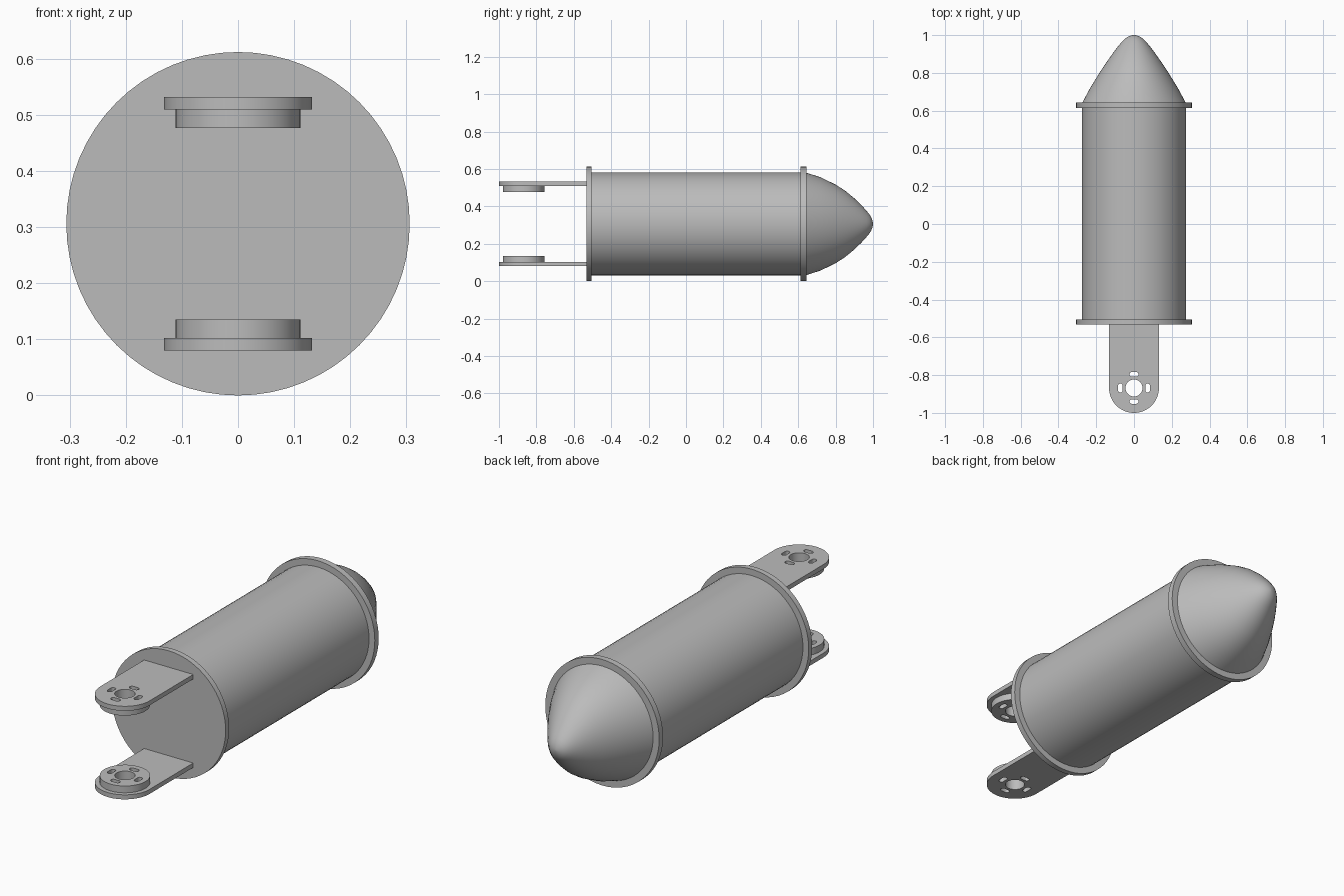
import bpy, bmesh
from math import pi, sin, cos, radians

cube = bpy.data.objects.get("Cube")
if cube:
    bpy.data.objects.remove(cube)

AXIS_Z = 0.306      # height of the long axis
EYE_Y = -0.868      # centre of the lug holes
SIDES = 64

grey = bpy.data.materials.new("plain_grey")
grey.use_nodes = True
grey.diffuse_color = (0.5, 0.5, 0.5, 1)
grey.node_tree.nodes["Principled BSDF"].inputs["Base Color"].default_value = (0.5, 0.5, 0.5, 1)


def finish(name, bm):
    """Turn a bmesh into a shaded, coloured object."""
    bmesh.ops.remove_doubles(bm, verts=bm.verts, dist=1e-5)
    bmesh.ops.recalc_face_normals(bm, faces=bm.faces)
    mesh = bpy.data.meshes.new(name)
    bm.to_mesh(mesh)
    bm.free()
    mesh.materials.append(grey)
    obj = bpy.data.objects.new(name, mesh)
    bpy.context.collection.objects.link(obj)
    bpy.ops.object.select_all(action="DESELECT")
    obj.select_set(True)
    bpy.context.view_layer.objects.active = obj
    bpy.ops.object.shade_smooth_by_angle(angle=radians(30))
    return obj


def loft(name, sections):
    """Skin elliptical sections (y, half width, half height) and cap both ends."""
    bm = bmesh.new()
    rings = []
    for y, rx, rz in sections:
        angles = [2 * pi * i / SIDES for i in range(SIDES)]
        rings.append([bm.verts.new((rx * cos(a), y, AXIS_Z + rz * sin(a))) for a in angles])
    for a, b in zip(rings, rings[1:]):
        for i in range(SIDES):
            j = (i + 1) % SIDES
            bm.faces.new((a[i], a[j], b[j], b[i]))
    bm.faces.new(rings[0])
    bm.faces.new(rings[-1])
    return finish(name, bm)


def arc(cx, cy, r, start, end, steps):
    return [(cx + r * cos(start + (end - start) * i / steps),
             cy + r * sin(start + (end - start) * i / steps)) for i in range(steps + 1)]


def circle(r, steps=48):
    return arc(0, EYE_Y, r, 0, 2 * pi, steps)[:-1]


def slot(turn):
    """Rounded slot, placed tangentially round the eye."""
    pts = arc(0.012, 0.072, 0.012, -pi / 2, pi / 2, 8) + arc(-0.012, 0.072, 0.012, pi / 2, 3 * pi / 2, 8)
    return [(x * cos(turn) - y * sin(turn), EYE_Y + x * sin(turn) + y * cos(turn)) for x, y in pts]


def plate(name, outline, low, high):
    """Extrude an outline pierced by the eye and its four slots."""
    curve = bpy.data.curves.new(name + "_outline", "CURVE")
    curve.dimensions = "2D"
    curve.fill_mode = "BOTH"
    curve.extrude = (high - low) / 2
    for pts in [outline, circle(0.045)] + [slot(k * pi / 2) for k in range(4)]:
        spline = curve.splines.new("POLY")
        spline.points.add(len(pts) - 1)
        for p, (x, y) in zip(spline.points, pts):
            p.co = (x, y, 0, 1)
        spline.use_cyclic_u = True
    helper = bpy.data.objects.new(name + "_outline", curve)
    bpy.context.collection.objects.link(helper)
    bpy.context.view_layer.update()
    mesh = bpy.data.meshes.new_from_object(helper.evaluated_get(bpy.context.evaluated_depsgraph_get()))
    bpy.data.objects.remove(helper)
    bm = bmesh.new()
    bm.from_mesh(mesh)
    bpy.data.meshes.remove(mesh)
    bmesh.ops.translate(bm, verts=bm.verts, vec=(0, 0, (low + high) / 2))
    return finish(name, bm)


# Cylindrical body and its two end flanges
loft("body", [(-0.515, 0.275, 0.275), (0.63, 0.275, 0.275)])
for name, y0, y1 in (("front_flange", -0.532, -0.505), ("rear_flange", 0.613, 0.643)):
    loft(name, [(y0, 0.306, 0.306), (y1, 0.306, 0.306)])

# Nose: fuller in side view than in plan, with a blunt tip
loft("nose", [
    (0.64, 0.275, 0.275), (0.72, 0.232, 0.249), (0.8, 0.183, 0.21),
    (0.85, 0.15, 0.178), (0.9, 0.115, 0.137), (0.94, 0.085, 0.098),
    (0.965, 0.064, 0.07), (0.98, 0.049, 0.052), (0.99, 0.035, 0.036),
    (0.997, 0.018, 0.018), (1.0, 0.003, 0.003)])

# Two round-ended lugs with bosses on their inner faces
tongue = [(0.132, -0.52), (-0.132, -0.52)] + arc(0, EYE_Y, 0.132, pi, 2 * pi, 32)
for side, s in (("upper", 1), ("lower", -1)):
    for part, outline, a, b in (("lug", tongue, 0.204, 0.226), ("boss", circle(0.111), 0.171, 0.204)):
        low, high = sorted((AXIS_Z + s * a, AXIS_Z + s * b))
        plate(f"{side}_{part}", outline, low, high)
